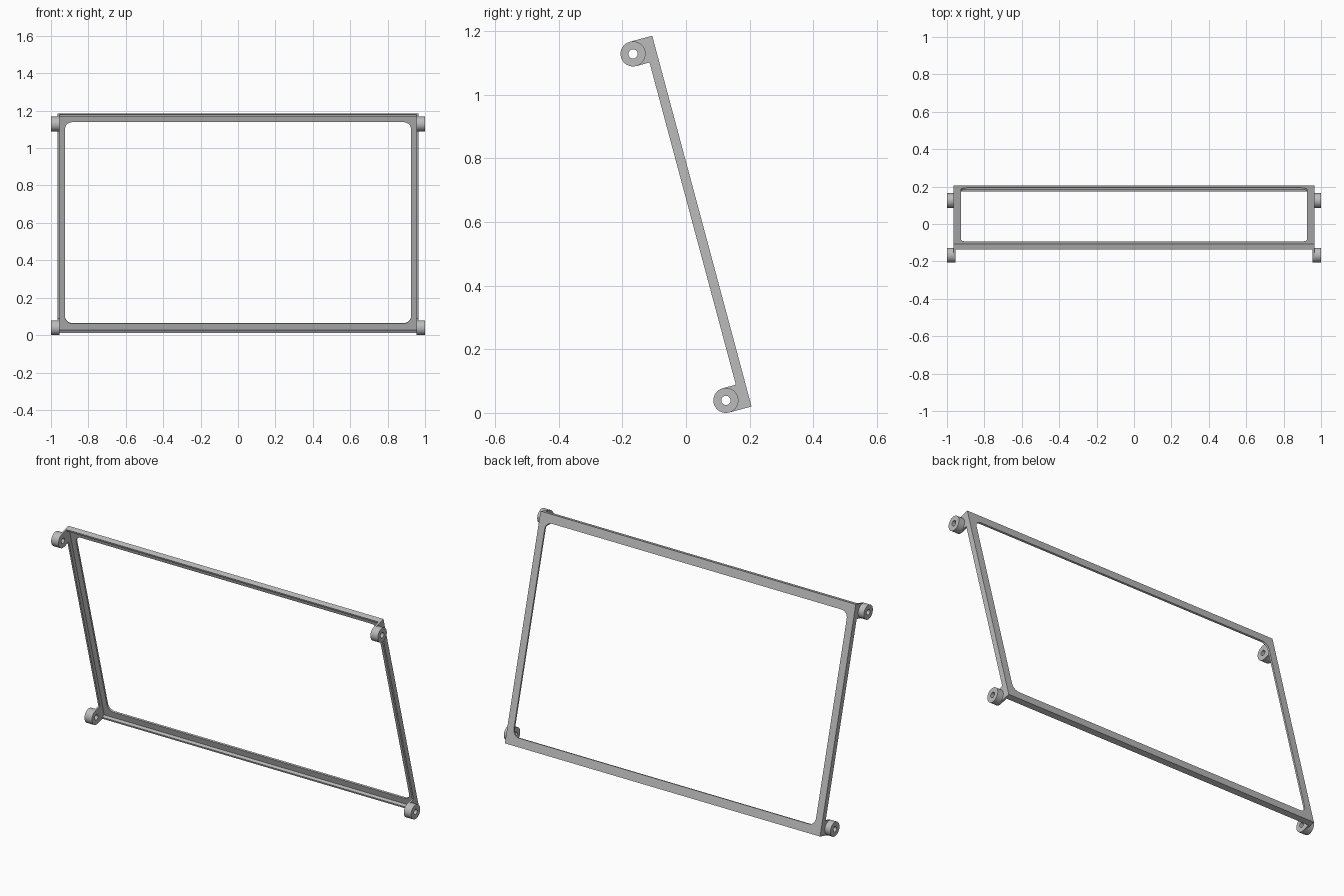
import bpy
import bmesh
from math import sin, cos, pi, radians
from mathutils import Matrix, Vector

cube = bpy.data.objects.get("Cube")
if cube:
    bpy.data.objects.remove(cube, do_unlink=True)

# Overall sizes, in the frame's own upright plane
HALF_W, HALF_H = 0.965, 0.6035
OPEN_W, OPEN_H, OPEN_R = 0.925, 0.557, 0.038
SKIN, DEPTH, WALL = 0.01, 0.03, 0.01
RING_R, HOLE_R, RING_D = 0.0395, 0.0145, 0.073
RING_Z = HALF_H - RING_R
TILT = Matrix.Translation((0, 0.05, 0.603)) @ Matrix.Rotation(radians(15), 4, "X")

grey = bpy.data.materials.new("plain_grey")
grey.use_nodes = True
grey.diffuse_color = (0.5, 0.5, 0.5, 1)
grey.node_tree.nodes["Principled BSDF"].inputs["Base Color"].default_value = (0.5, 0.5, 0.5, 1)


def arc(cx, cy, r, start, end, steps):
    angles = [start + (end - start) * i / steps for i in range(steps + 1)]
    return [(cx + r * cos(a), cy + r * sin(a)) for a in angles]


def circle(cx, cy, r, steps=32):
    return arc(cx, cy, r, 0, 2 * pi, steps)[:-1]


def rectangle(w, h):
    return [(w, h), (-w, h), (-w, -h), (w, -h)]


def rounded_rectangle(w, h, r):
    points = []
    for i, (sx, sy) in enumerate(rectangle(1, 1)):
        points += arc(sx * (w - r), sy * (h - r), r, i * pi / 2, (i + 1) * pi / 2, 8)
    return points


def extrude_outline(name, outer, hole, axis, start, end):
    """Fill an outline with a hole in it and extrude it along local x or y."""
    def place(a, b, c):
        return Vector((c, a, b)) if axis == "x" else Vector((a, c, b))
    bm = bmesh.new()
    edges = []
    for loop in (outer, hole):
        verts = [bm.verts.new(place(a, b, start)) for a, b in loop]
        edges += [bm.edges.new((v, verts[i - 1])) for i, v in enumerate(verts)]
    bmesh.ops.triangle_fill(bm, edges=edges, use_beauty=True)
    result = bmesh.ops.extrude_face_region(bm, geom=bm.faces[:], use_keep_orig=True)
    moved = [g for g in result["geom"] if isinstance(g, bmesh.types.BMVert)]
    bmesh.ops.translate(bm, verts=moved, vec=place(0, 0, end - start))
    bmesh.ops.recalc_face_normals(bm, faces=bm.faces[:])
    mesh = bpy.data.meshes.new(name)
    bm.to_mesh(mesh)
    bm.free()
    mesh.materials.append(grey)
    obj = bpy.data.objects.new(name, mesh)
    bpy.context.collection.objects.link(obj)
    obj.matrix_world = TILT
    bpy.ops.object.select_all(action="DESELECT")
    obj.select_set(True)
    bpy.context.view_layer.objects.active = obj
    bpy.ops.object.shade_smooth_by_angle(angle=radians(30))
    return obj


# Thin back border with a rounded opening
extrude_outline("back_border", rectangle(HALF_W, HALF_H),
                rounded_rectangle(OPEN_W, OPEN_H, OPEN_R), "y", 0, -SKIN)

# Outer wall standing forward of the border
extrude_outline("outer_wall", rectangle(HALF_W, HALF_H),
                rectangle(HALF_W - WALL, HALF_H - WALL), "y", -SKIN, -DEPTH)

# Corner tabs and the pivot rings on their outer sides
for side, x_sign in (("left", 1), ("right", -1)):
    for level, z_sign in (("upper", 1), ("lower", -1)):
        z = z_sign * RING_Z
        hole = circle(-RING_D, z, HOLE_R)
        tab = [(-DEPTH, z + RING_R)] + arc(-RING_D, z, RING_R, pi / 2, 3 * pi / 2, 16)
        tab.append((-DEPTH, z - RING_R))
        extrude_outline(f"{level}_{side}_tab", tab, hole, "x",
                        x_sign * (HALF_W - WALL), x_sign * HALF_W)
        extrude_outline(f"{level}_{side}_pivot_ring", circle(-RING_D, z, RING_R),
                        hole, "x", x_sign * HALF_W, x_sign * 1.0)
